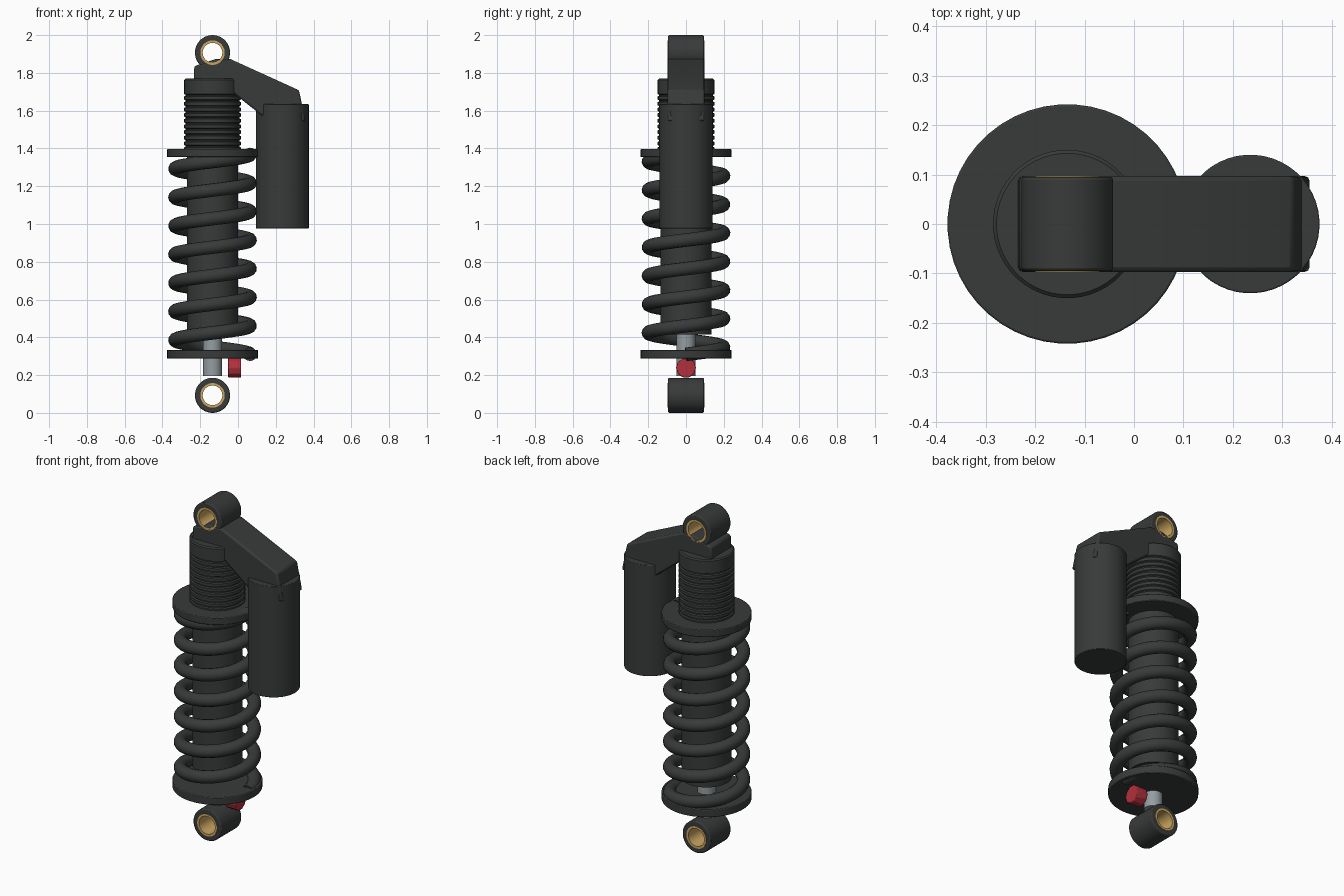
import bpy, bmesh, math
from mathutils import Matrix, Vector

if "Cube" in bpy.data.objects:
    bpy.data.objects.remove(bpy.data.objects["Cube"])

AX = -0.135   # x of the damper axis
RX = 0.235    # x of the reservoir axis


def material(name, rgb):
    m = bpy.data.materials.new(name)
    m.diffuse_color = (*rgb, 1)
    m.use_nodes = True
    m.node_tree.nodes["Principled BSDF"].inputs["Base Color"].default_value = m.diffuse_color
    return m


BLACK = material("black", (0.04, 0.043, 0.043))
STEEL = material("steel", (0.3, 0.34, 0.36))
GOLD = material("gold", (0.6, 0.38, 0.12))
RED = material("red", (0.45, 0.03, 0.045))


def finish(ob, mat, bevel=0):
    ob.data.materials.append(mat)
    bpy.ops.object.select_all(action='DESELECT')
    bpy.context.view_layer.objects.active = ob
    ob.select_set(True)
    bpy.ops.object.shade_smooth_by_angle(angle=math.radians(35))
    if bevel:
        b = ob.modifiers.new("bevel", 'BEVEL')
        b.width, b.segments, b.limit_method = bevel, 2, 'ANGLE'
        b.angle_limit = math.radians(32)
    return ob


def add_mesh(name, bm, mat, bevel=0):
    bmesh.ops.remove_doubles(bm, verts=bm.verts, dist=1e-5)
    bmesh.ops.recalc_face_normals(bm, faces=bm.faces)
    me = bpy.data.meshes.new(name)
    bm.to_mesh(me)
    bm.free()
    ob = bpy.data.objects.new(name, me)
    bpy.context.collection.objects.link(ob)
    return finish(ob, mat, bevel)


def lathe(name, profile, loc, mat, axis='Z', sides=48, bevel=0):
    """Turn a closed (radius, height) profile around an axis."""
    bm = bmesh.new()
    rot = {'Z': Matrix(), 'Y': Matrix.Rotation(math.pi / 2, 4, 'X'),
           'X': Matrix.Rotation(math.pi / 2, 4, 'Y')}[axis]
    vs = [bm.verts.new((r, 0, z)) for r, z in profile]
    es = [bm.edges.new((vs[i], vs[(i + 1) % len(vs)])) for i in range(len(vs))
          if profile[i][0] > 0 or profile[(i + 1) % len(vs)][0] > 0]
    bmesh.ops.rotate(bm, verts=vs, cent=(0, 0, 0), matrix=Matrix.Rotation(math.pi / sides, 3, 'Z'))
    bmesh.ops.spin(bm, geom=vs + es, cent=(0, 0, 0), axis=(0, 0, 1),
                   angle=2 * math.pi, steps=sides, use_merge=True)
    bm.transform(Matrix.Translation(Vector(loc)) @ rot)
    return add_mesh(name, bm, mat, bevel)


def disc(name, r, z0, z1, x, mat, bevel=0, sides=48):
    return lathe(name, [(0, z0), (r, z0), (r, z1), (0, z1)], (x, 0, 0), mat, 'Z', sides, bevel)


def tube(r0, r1, h):
    return [(r0, -h), (r1, -h), (r1, h), (r0, h)]


# mounting eyes with bushings
for end, z in (("upper", 1.907), ("lower", 0.093)):
    lathe(end + "_eye", tube(0.06, 0.093, 0.095), (AX, 0, z), BLACK, 'Y', 40, 0.006)
    lathe(end + "_bushing", tube(0.052, 0.065, 0.097), (AX, 0, z), GOLD, 'Y', 40)

# damper body, shaft and spring seats
disc("damper_body", 0.135, 0.415, 1.42, AX, BLACK)
disc("damper_shaft", 0.05, 0.195, 0.45, AX, STEEL)
disc("lower_spring_seat", 0.242, 0.287, 0.333, AX, BLACK, 0.004)
disc("upper_spring_seat", 0.242, 1.354, 1.396, AX, BLACK, 0.004)

# threaded upper collar: ridges separated by grooves
profile = [(0, 1.37), (0.15, 1.37)]
for i in range(10):
    z = 1.405 + i * 0.03
    profile += [(0.15, z), (0.142, z + 0.004), (0.142, z + 0.009), (0.15, z + 0.013)]
profile += [(0.15, 1.762), (0.143, 1.769), (0, 1.769)]
lathe("threaded_collar", profile, (AX, 0, 0), BLACK)

# coil spring
TURNS, STEPS, Z0, PITCH = 7, 36, 0.31, 0.1512
cu = bpy.data.curves.new("coil_spring", 'CURVE')
cu.dimensions = '3D'
cu.bevel_depth, cu.bevel_resolution, cu.use_fill_caps = 0.036, 4, True
sp = cu.splines.new('POLY')
sp.points.add(TURNS * STEPS)
for i, p in enumerate(sp.points):
    t = i / STEPS
    a = 2 * math.pi * t
    p.co = (AX + 0.199 * math.cos(a), 0.199 * math.sin(a), Z0 + PITCH * t, 1)
spring = bpy.data.objects.new("coil_spring", cu)
bpy.context.collection.objects.link(spring)
bpy.context.view_layer.objects.active = spring
spring.select_set(True)
bpy.ops.object.convert(target='MESH')
finish(bpy.context.view_layer.objects.active, BLACK)

# reservoir
disc("reservoir", 0.14, 0.976, 1.634, RX, BLACK, 0.003)

# bridge from upper eye to reservoir
outline = [(-0.235, 1.75), (-0.231, 1.836), (-0.19, 1.85), (-0.12, 1.873), (-0.04, 1.873),
           (0.323, 1.708), (0.357, 1.545), (0.163, 1.545), (-0.02, 1.69), (-0.1, 1.75)]
bm = bmesh.new()
face = bm.faces.new([bm.verts.new((x, -0.097, z)) for x, z in outline])
ext = bmesh.ops.extrude_face_region(bm, geom=[face])
bmesh.ops.translate(bm, vec=(0, 0.194, 0),
                    verts=[v for v in ext["geom"] if isinstance(v, bmesh.types.BMVert)])
add_mesh("bridge", bm, BLACK, 0.01)

# rebound knob
lathe("rebound_knob", [(0, -0.035), (0.053, -0.035), (0.053, 0.035), (0, 0.035)],
      (-0.018, 0, 0.238), RED, 'X', 10, 0.004)
